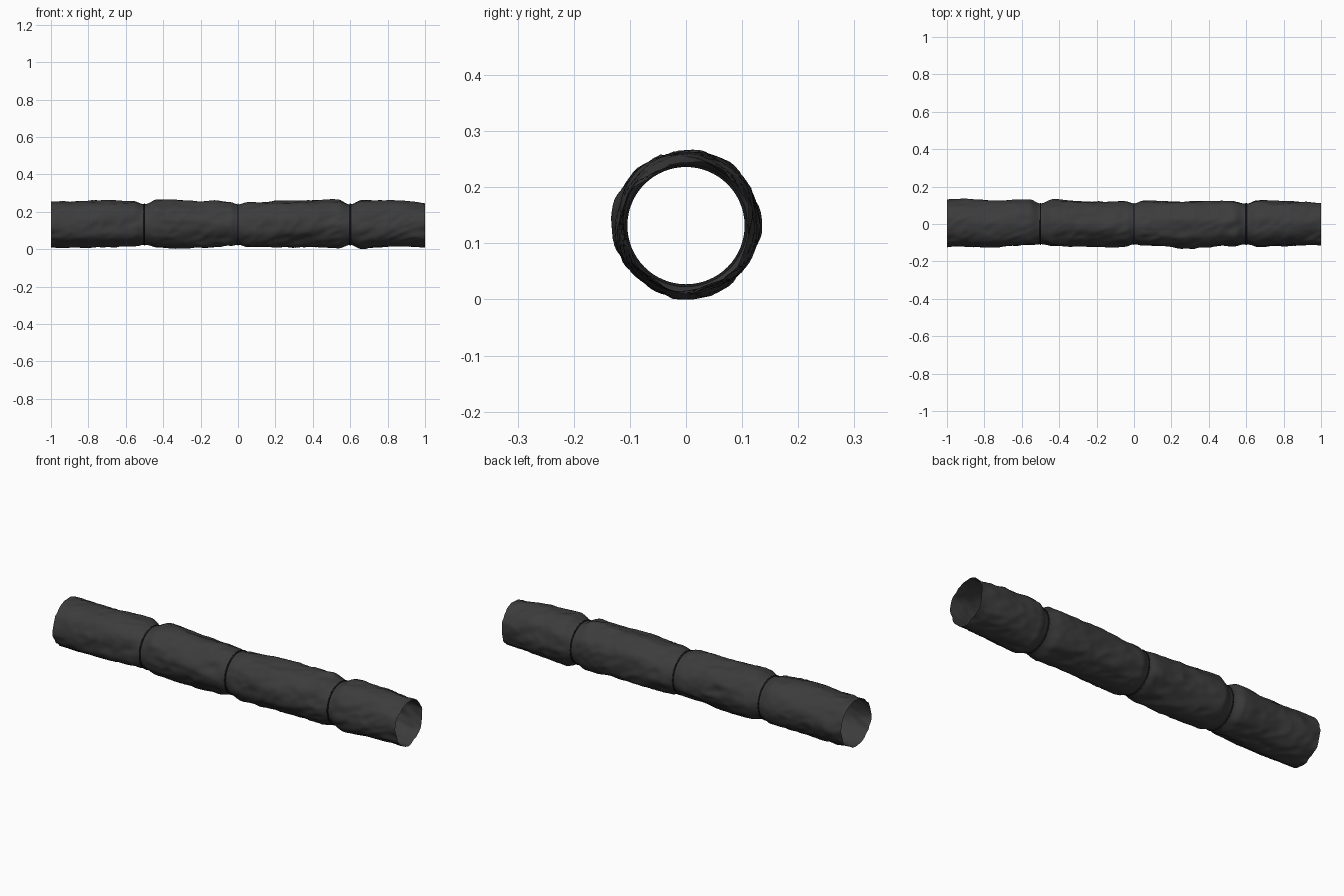
import bpy, bmesh, math
from mathutils import Vector, noise

cube = bpy.data.objects.get("Cube")
if cube:
    bpy.data.objects.remove(cube, do_unlink=True)

AXIS_Z = 0.132
TIES = (-0.5, 0.0, 0.6)
SIDES = 72
STEPS = 240


def make_material(name, value):
    mat = bpy.data.materials.new(name)
    mat.use_nodes = True
    colour = (value, value, value, 1)
    mat.diffuse_color = colour
    bsdf = mat.node_tree.nodes["Principled BSDF"]
    bsdf.inputs["Base Color"].default_value = colour
    bsdf.inputs["Roughness"].default_value = 0.8
    return mat


cloth = make_material("charcoal cloth", 0.045)
dark = make_material("dark cord", 0.012)

# Sleeve outline: x, then radius towards back, top, front, bottom
OUTLINE = [
    (-1.0, .132, .122, .122, .118), (-.9, .134, .126, .122, .122),
    (-.75, .126, .132, .122, .120), (-.56, .134, .126, .118, .116),
    (-.5, .110, .108, .108, .108), (-.43, .128, .134, .120, .123),
    (-.2, .118, .128, .116, .123), (-.04, .116, .119, .118, .115),
    (0, .109, .108, .108, .108), (.05, .120, .118, .118, .119),
    (.3, .123, .124, .128, .120), (.53, .122, .135, .119, .123),
    (.6, .109, .108, .108, .108), (.66, .128, .132, .119, .124),
    (.8, .123, .126, .116, .119), (1.0, .114, .113, .110, .116),
]


def outline_radius(x, angle):
    for low, high in zip(OUTLINE, OUTLINE[1:]):
        if x <= high[0]:
            break
    t = (x - low[0]) / (high[0] - low[0])
    t = t * t * (3 - 2 * t)
    back, top, front, bottom = (a + (b - a) * t for a, b in zip(low[1:], high[1:]))
    c, s = math.cos(angle), math.sin(angle)
    return (back if c > 0 else front) * c * c + (top if s > 0 else bottom) * s * s


def wrinkle(x, angle):
    c, s = math.cos(angle), math.sin(angle)
    broad = noise.noise(Vector((x * 4, c * 1.8, s * 1.8)))
    # Diagonal creases wind gently around the sleeve
    twist = angle + x * 3
    fold = noise.noise(Vector((x * 9 + 7, math.cos(twist) * 2.6, math.sin(twist) * 2.6)))
    fine = noise.noise(Vector((x * 22, c * 4, s * 4)))
    return 0.010 * broad + 0.010 * (0.3 - abs(fold)) + 0.002 * fine


def finish(obj, mat):
    obj.data.materials.append(mat)
    bpy.ops.object.select_all(action='DESELECT')
    obj.select_set(True)
    bpy.context.view_layer.objects.active = obj
    bpy.ops.object.shade_smooth_by_angle(angle=math.radians(50))


# Wrinkled open sleeve, pinched at each tie
bm = bmesh.new()
rings = []
for i in range(STEPS + 1):
    x = -1 + 2 * i / STEPS
    gap = min(abs(x - tie) for tie in TIES)
    loose = min(1, gap / 0.06)
    ring = []
    for j in range(SIDES):
        angle = math.tau * j / SIDES
        r = outline_radius(x, angle) + loose * wrinkle(x, angle)
        ring.append(bm.verts.new((x, r * math.cos(angle), AXIS_Z + r * math.sin(angle))))
    rings.append(ring)
for a, b in zip(rings, rings[1:]):
    for j in range(SIDES):
        k = (j + 1) % SIDES
        bm.faces.new((a[j], a[k], b[k], b[j]))
bmesh.ops.recalc_face_normals(bm, faces=bm.faces)
lowest = min(v.co.z for v in bm.verts)
bmesh.ops.translate(bm, verts=bm.verts, vec=(0, 0, -lowest))
mesh = bpy.data.meshes.new("sleeve")
bm.to_mesh(mesh)
bm.free()
sleeve = bpy.data.objects.new("sleeve", mesh)
bpy.context.collection.objects.link(sleeve)
finish(sleeve, cloth)

# Thin cords sunk into the pinches
for n, x in enumerate(TIES, 1):
    bpy.ops.mesh.primitive_torus_add(
        location=(x, 0, AXIS_Z - lowest), rotation=(0, math.pi / 2, 0),
        major_radius=0.1085, minor_radius=0.004, major_segments=64, minor_segments=8)
    cord = bpy.context.object
    cord.name = "cord_%d" % n
    finish(cord, dark)
